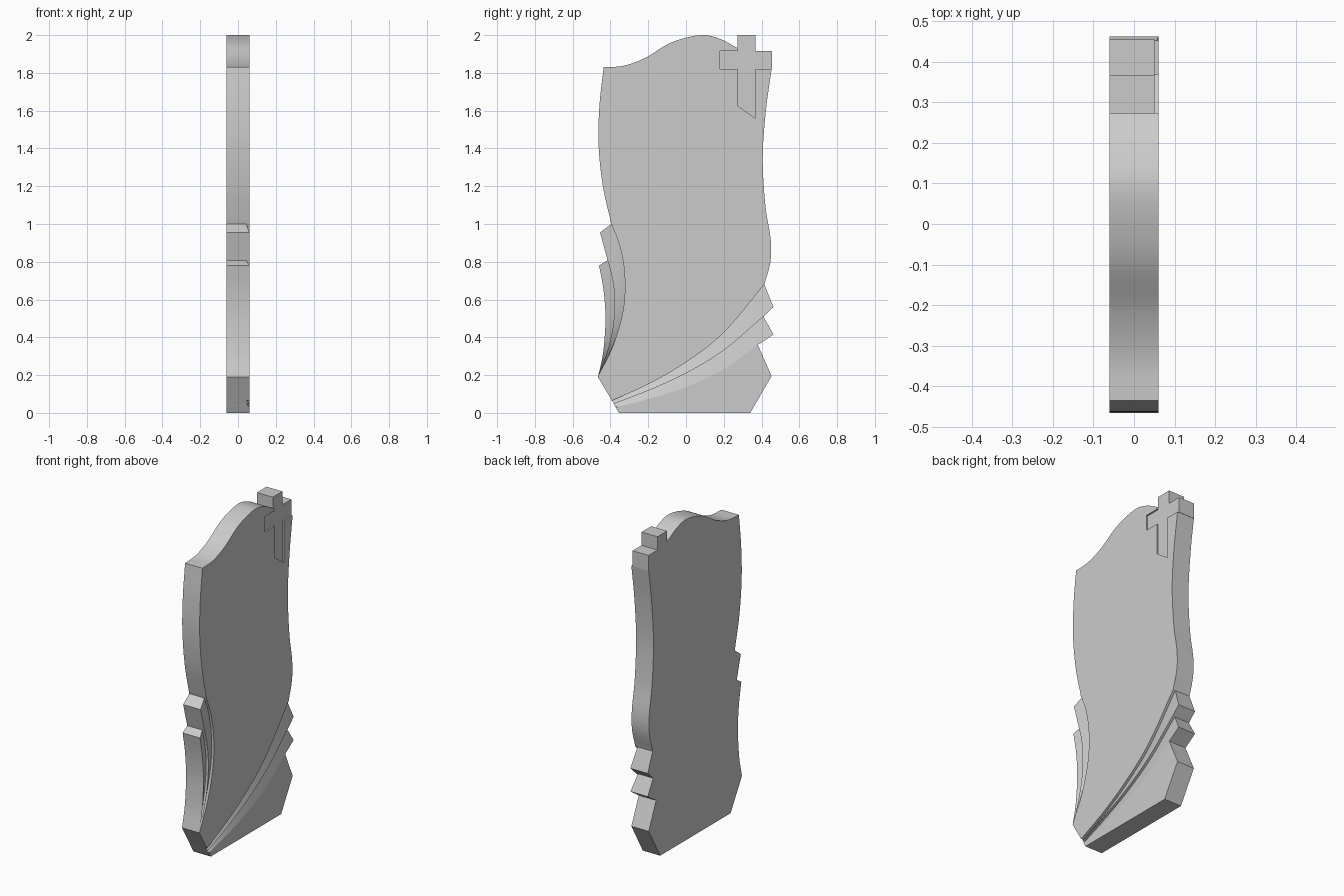
import bpy, bmesh, math

if "Cube" in bpy.data.objects:
    bpy.data.objects.remove(bpy.data.objects["Cube"])

BACK, FRONT, GROOVE, POCKET = -0.06, 0.06, 0.044, 0.05


def smooth_line(pts, n=6):
    """Catmull-Rom curve through 2D points, n steps per span."""
    ext = [tuple(2 * a - b for a, b in zip(pts[0], pts[1]))] + pts
    ext.append(tuple(2 * a - b for a, b in zip(pts[-1], pts[-2])))
    out = []
    for i in range(1, len(ext) - 2):
        p0, p1, p2, p3 = ext[i - 1:i + 3]
        for k in range(n):
            t = k / n
            out.append(tuple(0.5 * (2 * b + (c - a) * t + (2 * a - 5 * b + 4 * c - d) * t ** 2
                             + (3 * b - a - 3 * c + d) * t ** 3)
                             for a, b, c, d in zip(p0, p1, p2, p3)))
    return out + [pts[-1]]


def prism(name, loop, front, faces=None, back=BACK):
    """Slab from a y-z outline; front is one depth or one depth per point."""
    n = len(loop)
    depth = front if isinstance(front, list) else [front] * n
    bm = bmesh.new()
    f = [bm.verts.new((d, y, z)) for d, (y, z) in zip(depth, loop)]
    b = [bm.verts.new((back, y, z)) for y, z in loop]
    for face in faces or [range(n)]:
        bm.faces.new([f[i] for i in face])
    bm.faces.new(b[::-1])
    for i in range(n):
        j = (i + 1) % n
        bm.faces.new((f[i], b[i], b[j], f[j]))
    bmesh.ops.recalc_face_normals(bm, faces=bm.faces)
    me = bpy.data.meshes.new(name)
    bm.to_mesh(me)
    bm.free()
    ob = bpy.data.objects.new(name, me)
    bpy.context.collection.objects.link(ob)
    return ob


def ribbon(name, inner, outer, tip=None):
    """Strip sloping from the groove depth at inner up to the face at outer."""
    n = len(inner)
    extra = [tip] if tip else []
    loop = outer[::-1] + inner + extra
    depth = [FRONT] * n + [GROOVE] * n + [FRONT] * len(extra)
    faces = [(n - 1 - i, n + i, n + i + 1, n - 2 - i) for i in range(n - 1)]
    if tip:
        faces.append((2 * n - 1, 2 * n, 0))
    return prism(name, loop, depth, faces)


# Guide curves of the ribbons, running from the base outwards
left_a = smooth_line([(-0.462, 0.2), (-0.385, 0.36), (-0.332, 0.55), (-0.325, 0.73), (-0.35, 0.88), (-0.395, 1.0)])
left_b = smooth_line([(-0.464, 0.195), (-0.415, 0.33), (-0.385, 0.47), (-0.378, 0.6), (-0.39, 0.71), (-0.415, 0.808)])
left_c = smooth_line([(-0.466, 0.19), (-0.44, 0.31), (-0.428, 0.44), (-0.427, 0.54), (-0.438, 0.66), (-0.46, 0.78)])
right_a = smooth_line([(-0.392, 0.065), (-0.2, 0.152), (0, 0.268), (0.2, 0.425), (0.415, 0.68)])
right_b = smooth_line([(-0.382, 0.048), (-0.2, 0.118), (0, 0.21), (0.2, 0.332), (0.41, 0.51)])
right_c = smooth_line([(-0.372, 0.03), (-0.2, 0.073), (0, 0.137), (0.2, 0.232), (0.38, 0.36)])

# Main panel outline
left_edge = smooth_line([(-0.395, 1.0), (-0.44, 1.2), (-0.463, 1.42), (-0.458, 1.63), (-0.436, 1.83)])
top_edge = smooth_line([(-0.436, 1.83), (-0.33, 1.838), (-0.215, 1.88), (-0.08, 1.96),
                        (0.075, 2.0), (0.18, 1.98), (0.275, 1.93), (0.45, 1.84)])
right_edge = smooth_line([(0.453, 1.82), (0.423, 1.6), (0.406, 1.35), (0.42, 1.1),
                          (0.448, 0.92), (0.447, 0.8), (0.415, 0.68)])
panel = prism("stone_panel", left_a[:-1] + left_edge[:-1] + top_edge + right_edge[:-1]
              + right_a[::-1] + [(-0.466, 0.19)], FRONT)

# Cross set back slightly into the panel's upper corner
cross = [(0.272, 2.0), (0.272, 1.917), (0.18, 1.917), (0.18, 1.82), (0.272, 1.82), (0.272, 1.627),
         (0.367, 1.56), (0.367, 1.82), (0.455, 1.82), (0.455, 1.917), (0.367, 1.917), (0.367, 2.0)]
cutter = prism("cross_cutter", cross, 0.2, back=-0.2)
cutter.hide_render = True
mod = panel.modifiers.new("cross_opening", 'BOOLEAN')
mod.operation, mod.solver, mod.object = 'DIFFERENCE', 'EXACT', cutter
bpy.context.view_layer.objects.active = panel
bpy.ops.object.modifier_apply(modifier=mod.name)
bpy.data.objects.remove(cutter)
prism("cross", cross, POCKET)

# Ribbons on both lower sides
parts = [panel,
         ribbon("left_ribbon_inner", left_a, left_b, (-0.455, 0.955)),
         ribbon("left_ribbon_outer", left_b, left_c),
         ribbon("right_ribbon_upper", right_a, right_b, (0.463, 0.56)),
         ribbon("right_ribbon_lower", right_b, right_c, (0.463, 0.415))]

# Foot below the ribbons
parts.append(prism("foot", right_c + [(0.453, 0.195), (0.34, 0), (-0.354, 0)], FRONT))

for ob in parts:
    bpy.ops.object.select_all(action='DESELECT')
    ob.select_set(True)
    bpy.context.view_layer.objects.active = ob
    bpy.ops.object.shade_smooth_by_angle(angle=math.radians(20 if ob is panel else 8))
